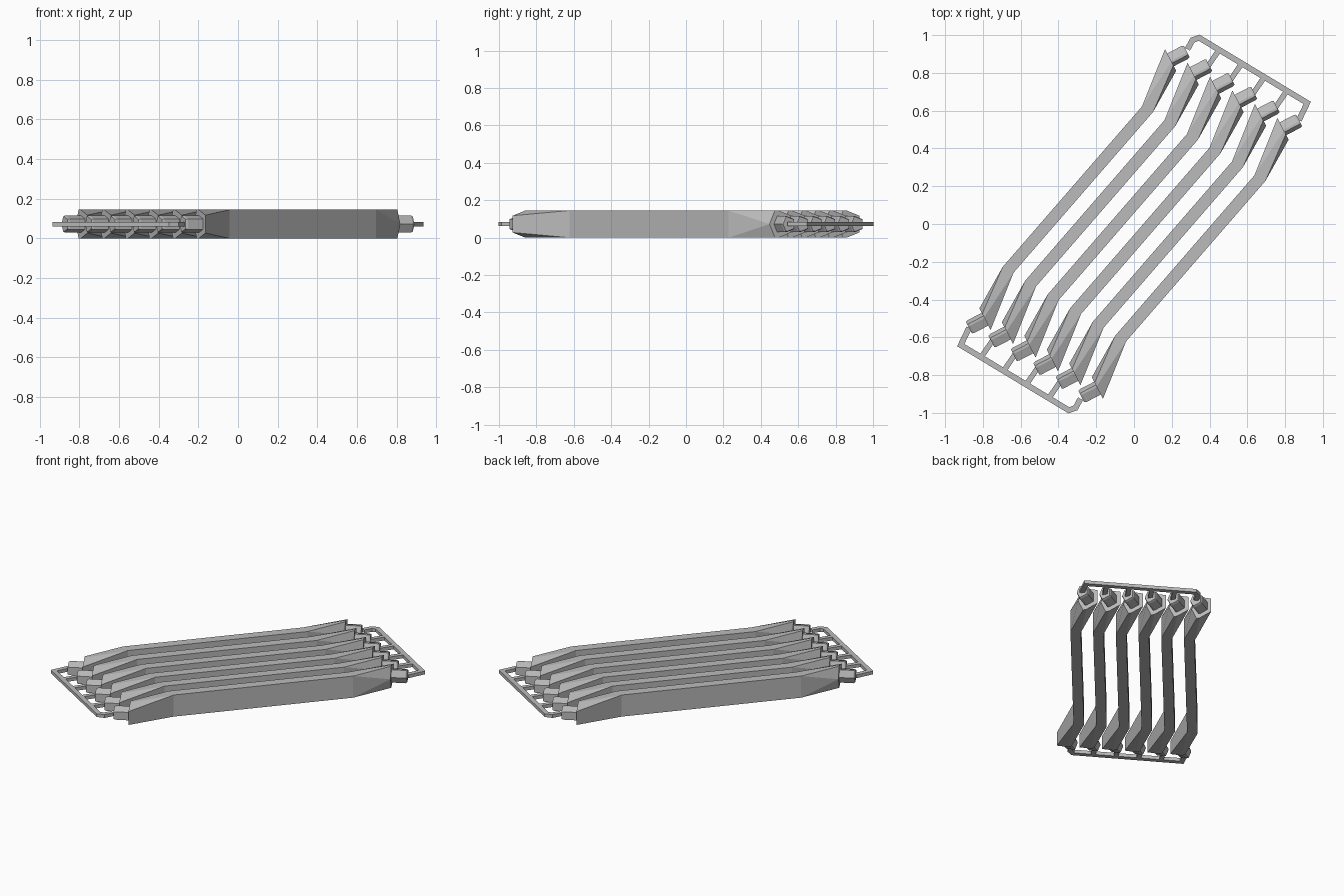
import bpy
import bmesh
import math
from mathutils import Vector, Matrix

if "Cube" in bpy.data.objects:
    bpy.data.objects.remove(bpy.data.objects["Cube"], do_unlink=True)

MID = 0.0725                      # mid height, also half the slat height
COUNT = 6
STEP = Vector((0.119, -0.073, 0))  # spacing between slats

grey = bpy.data.materials.new("plain_grey")
grey.use_nodes = True
grey.diffuse_color = (0.5, 0.5, 0.5, 1)
grey.node_tree.nodes["Principled BSDF"].inputs["Base Color"].default_value = (0.5, 0.5, 0.5, 1)


def finish(bm, name):
    """Clean the bmesh and return it as mesh data."""
    bmesh.ops.remove_doubles(bm, verts=bm.verts, dist=0.0005)
    bmesh.ops.recalc_face_normals(bm, faces=bm.faces)
    mesh = bpy.data.meshes.new(name)
    bm.to_mesh(mesh)
    bm.free()
    mesh.materials.append(grey)
    return mesh


def place(mesh, name, offset=(0, 0, 0), turn=0.0):
    obj = bpy.data.objects.new(name, mesh)
    obj.location = offset
    obj.rotation_euler.z = turn
    bpy.context.collection.objects.link(obj)
    return obj


def loft(rings, name):
    """Skin closed rings of equal length and cap both ends."""
    bm = bmesh.new()
    loops = [[bm.verts.new(p) for p in ring] for ring in rings]
    n = len(loops[0])
    for a, b in zip(loops, loops[1:]):
        for i in range(n):
            j = (i + 1) % n
            bm.faces.new((a[i], a[j], b[j], b[i]))
    bm.faces.new(loops[0])
    bm.faces.new(loops[-1])
    return finish(bm, name)


def ring(points):
    """Upper half of a section given as (x, y, half height), mirrored below."""
    top = [Vector((x, y, MID + h)) for x, y, h in points]
    low = [Vector((x, y, MID - h)) for x, y, h in reversed(points)]
    return top + low


def half_turn(r):
    """The same section at the opposite end of the slat."""
    n = len(r)
    return [Vector((-r[(3 - i) % n].x, -r[(3 - i) % n].y, r[(3 - i) % n].z)) for i in range(n)]


def strip(path, width, depth, name):
    """Flat bar following a path, with mitred corners."""
    pts = [Vector(p) for p in path]
    rings = []
    for i, p in enumerate(pts):
        d1 = (p - pts[i - 1]).normalized() if i else (pts[1] - p).normalized()
        d2 = (pts[i + 1] - p).normalized() if i < len(pts) - 1 else d1
        n1, n2 = Vector((-d1.y, d1.x)), Vector((-d2.y, d2.x))
        m = (n1 + n2).normalized()
        m *= width / 2 / max(m.dot(n1), 0.3)
        a, b = p + m, p - m
        rings.append([Vector((q.x, q.y, MID + s * depth / 2))
                      for q, s in ((a, 1), (b, 1), (b, -1), (a, -1))])
    return loft(rings, name)


# Slat: flat middle, angled ends that turn into a ridged section
kink = ring([(0.34, 0.44, MID), (0.34, 0.44, MID), (0.398, 0.41, MID), (0.398, 0.41, MID)])
end = ring([(0.462, 0.744, 0.045), (0.496, 0.677, MID), (0.506, 0.658, MID), (0.521, 0.629, 0)])
slat = loft([half_turn(end), half_turn(kink), kink, end], "slat")

# Plug: the end section scaled down and pushed outward
centre = Vector((0.4915, 0.687, MID))
out = Vector((0.886, 0.464, 0))
small = [centre + (p - centre) * 0.59 for p in end]
tip = [centre + (p - centre) * 0.52 for p in end]
plug = loft([[p - out * 0.02 for p in small], [p + out * 0.085 for p in small],
             [p + out * 0.096 for p in tip]], "end_plug")

# Rail with folded ends, and the short struts that tie the plugs to it
rail = strip([(0.283, 0.925), (0.31, 0.974), (0.345, 0.986), (0.917, 0.641), (0.873, 0.549)],
             0.03, 0.022, "end_rail")
strut = strip([(0.57, 0.725), (0.623, 0.804)], 0.028, 0.022, "strut")

for k in range(COUNT):
    offset = STEP * (k - (COUNT - 1) / 2)
    place(slat, f"slat_{k + 1}", offset)
    for side, turn in (("back", 0.0), ("front", math.pi)):
        place(plug, f"{side}_plug_{k + 1}", offset, turn)
        if 0 < k < COUNT - 1:
            place(strut, f"{side}_strut_{k + 1}", offset, turn)

for side, turn in (("back", 0.0), ("front", math.pi)):
    place(rail, f"{side}_rail", (0, 0, 0), turn)
